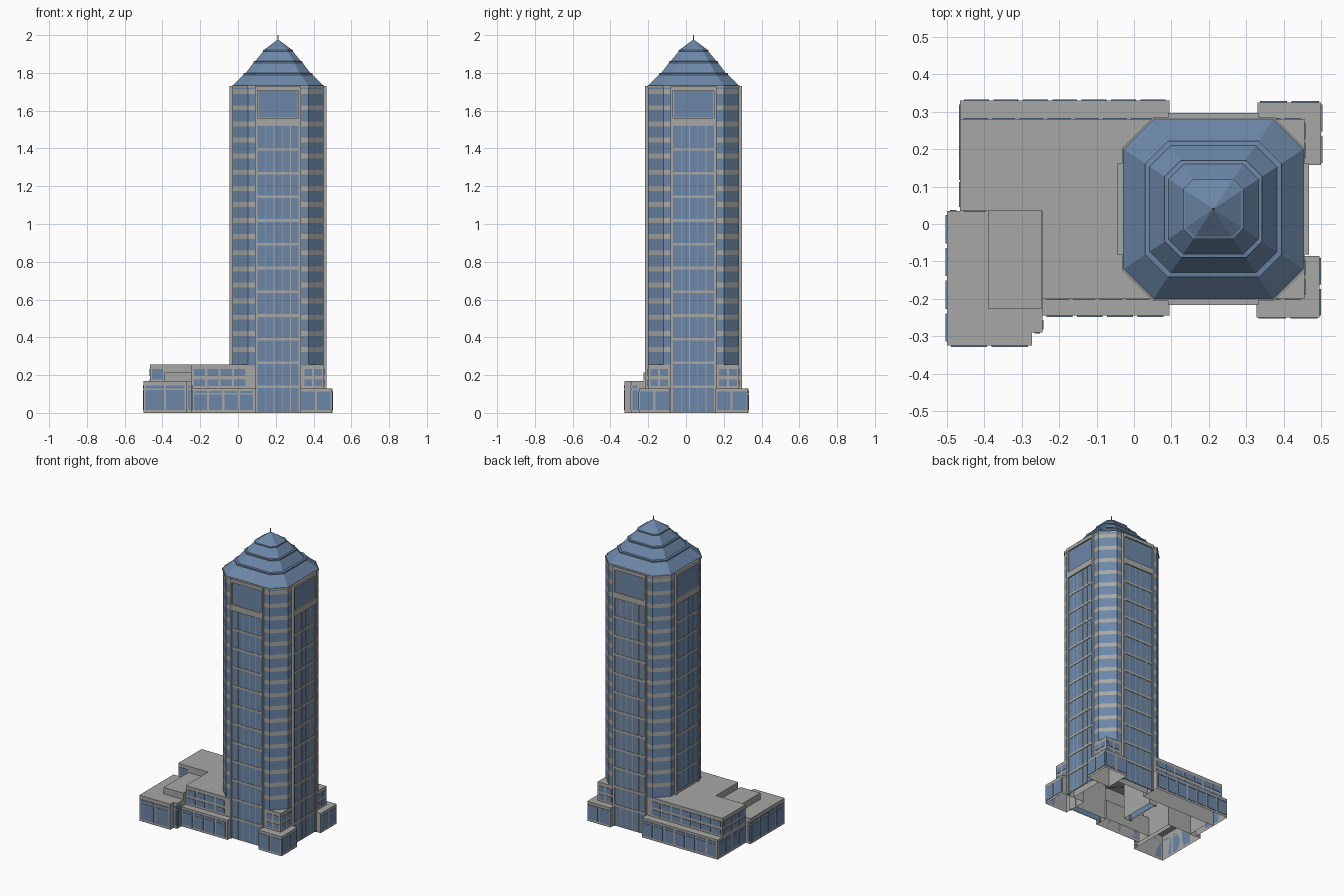
import bpy
import bmesh
import math
from mathutils import Matrix, Vector

cube = bpy.data.objects.get("Cube")
if cube:
    bpy.data.objects.remove(cube, do_unlink=True)


def material(name, rgb):
    m = bpy.data.materials.new(name)
    m.use_nodes = True
    m.diffuse_color = (*rgb, 1)
    m.node_tree.nodes["Principled BSDF"].inputs["Base Color"].default_value = (*rgb, 1)
    return m


STONE = material("pale grey stone", (0.39, 0.39, 0.375))
GLASS = material("blue glass", (0.15, 0.245, 0.39))
CENTRE = Vector((0.212, 0.04, 0))


def finish(name, bm, mats):
    mesh = bpy.data.meshes.new(name)
    bm.to_mesh(mesh)
    bm.free()
    for m in mats:
        mesh.materials.append(m)
    ob = bpy.data.objects.new(name, mesh)
    bpy.context.collection.objects.link(ob)
    return ob


def add_box(bm, x, y, z, mat=0, open_bottom=False):
    size = (x[1] - x[0], y[1] - y[0], z[1] - z[0])
    mid = (sum(x) / 2, sum(y) / 2, sum(z) / 2)
    new = bmesh.ops.create_cube(bm, size=1, matrix=Matrix.Translation(mid) @ Matrix.Diagonal((*size, 1)))
    faces = {f for v in new["verts"] for f in v.link_faces}
    for f in faces:
        f.material_index = mat
    if open_bottom:
        low = [f for f in faces if f.calc_center_median().z < z[0] + 1e-5]
        bmesh.ops.delete(bm, geom=low, context="FACES_ONLY")


def block(name, x, y, z):
    bm = bmesh.new()
    add_box(bm, x, y, z, open_bottom=True)
    return finish(name, bm, [STONE])


def windows(name, side, at, span, rows, pitch=0.07, gap=0.012):
    """Thin glass plates on one wall; side is front, back, left or right."""
    bm = bmesh.new()
    n = max(1, round((span[1] - span[0]) / pitch))
    step = (span[1] - span[0]) / n
    out = 0.003 if side in ("back", "right") else -0.003
    depth = sorted((at, at + out))
    for i in range(n):
        along = (span[0] + i * step + gap / 2, span[0] + (i + 1) * step - gap / 2)
        for row in rows:
            if side in ("front", "back"):
                add_box(bm, along, depth, row)
            else:
                add_box(bm, depth, along, row)
    finish(name, bm, [GLASS])


def octagon(bm, r, z):
    c = r * 0.667
    pts = [(c, -r), (r, -c), (r, c), (c, r), (-c, r), (-r, c), (-r, -c), (-c, -r)]
    return [bm.verts.new(CENTRE + Vector((x, y, z))) for x, y in pts]


def octagon_loft(name, rings, mat_of, mats, cap=True):
    bm = bmesh.new()
    loops = [octagon(bm, r, z) for r, z in rings]
    for k in range(len(loops) - 1):
        a, b = loops[k], loops[k + 1]
        for i in range(8):
            j = (i + 1) % 8
            bm.faces.new((a[i], a[j], b[j], b[i])).material_index = mat_of(k)
    if cap:
        bm.faces.new(loops[-1])
    return finish(name, bm, mats)


# Shaft: octagonal tower with alternating glass and stone floors
levels = [0.25]
for k in range(14, -3, -1):
    mid = 1.53 - k * 0.0853
    levels += [mid - 0.013, mid + 0.013]
levels.append(1.73)
octagon_loft("tower_shaft", [(0.24, z) for z in levels], lambda k: k % 2, [GLASS, STONE])

# Eave and stepped pyramid roof
octagon_loft("roof_eave", [(0.244, 1.722), (0.244, 1.732)], lambda k: 0, [STONE])
tiers = [(0.24, 1.732), (0.182, 1.79), (0.182, 1.798), (0.17, 1.80),
         (0.13, 1.853), (0.13, 1.861), (0.12, 1.863),
         (0.08, 1.912), (0.08, 1.92), (0.074, 1.922), (0.002, 1.976)]
octagon_loft("stepped_roof", tiers, lambda k: 0, [GLASS])

# Spire
bm = bmesh.new()
bmesh.ops.create_cone(bm, cap_ends=True, segments=8, radius1=0.004, radius2=0.002, depth=0.035,
                      matrix=Matrix.Translation(CENTRE + Vector((0, 0, 1.9825))))
finish("spire", bm, [STONE])

# Projecting bays, one on each main side
for turn, side in enumerate(("front", "right", "back", "left")):
    bm = bmesh.new()
    add_box(bm, (-0.12, 0.12), (-0.247, -0.2), (0, 1.73), open_bottom=True)
    add_box(bm, (-0.109, 0.109), (-0.249, -0.246), (0.005, 1.52), 1)
    add_box(bm, (-0.104, 0.104), (-0.249, -0.246), (1.565, 1.705), 1)
    for s in (-1, 1):
        add_box(bm, sorted((s * 0.109, s * 0.121)), (-0.256, -0.24), (0, 1.73))
    add_box(bm, (-0.109, 0.109), (-0.256, -0.24), (1.708, 1.73))
    add_box(bm, (-0.109, 0.109), (-0.256, -0.24), (1.52, 1.56))
    for k in range(11):
        z = 0.139 + k * 0.1256
        add_box(bm, (-0.109, 0.109), (-0.252, -0.247), (z - 0.007, z + 0.007))
    for k in range(1, 5):
        x = -0.109 + k * 0.0436
        add_box(bm, (x - 0.002, x + 0.002), (-0.251, -0.247), (0.005, 1.52))
    bm.transform(Matrix.Translation(CENTRE) @ Matrix.Rotation(turn * math.pi / 2, 4, "Z"))
    finish(side + "_bay", bm, [STONE, GLASS])

# Upper podium around the tower foot
block("upper_podium", (-0.245, 0.455), (-0.2, 0.28), (0.12, 0.255))
block("upper_podium_wing", (-0.465, -0.245), (0.035, 0.28), (0.12, 0.255))
upper = [(0.143, 0.178), (0.195, 0.232)]
windows("upper_front_windows", "front", -0.2, (-0.24, 0.045), upper)
windows("upper_front_corner_windows", "front", -0.2, (0.345, 0.45), upper, 0.055)
windows("upper_right_front_windows", "right", 0.455, (-0.195, -0.09), upper, 0.055)
windows("upper_right_back_windows", "right", 0.455, (0.17, 0.275), upper, 0.055)
windows("upper_back_windows", "back", 0.28, (-0.46, 0.06), upper)
windows("upper_back_corner_windows", "back", 0.28, (0.345, 0.45), upper, 0.055)
windows("upper_left_windows", "left", -0.465, (0.04, 0.275), upper)
windows("wing_front_windows", "front", 0.035, (-0.46, -0.39), [(0.178, 0.232)])

# Lower podium ledges
lower = [(0.015, 0.098), (0.104, 0.115)]
block("back_ledge", (-0.465, 0.095), (0.2, 0.33), (0, 0.13))
block("front_ledge", (-0.245, 0.095), (-0.245, -0.15), (0, 0.13))
block("left_wall", (-0.465, -0.42), (0.03, 0.2), (0, 0.13))
windows("back_ledge_windows", "back", 0.33, (-0.46, 0.09), lower, 0.08)
windows("front_ledge_windows", "front", -0.245, (-0.24, 0.085), lower, 0.08)
windows("left_wall_windows", "left", -0.465, (0.04, 0.325), lower, 0.08)

# Corner pavilions
tall = [(0.015, 0.112)]
for name, x, y, side, at in (("front", (0.327, 0.496), (-0.25, -0.085), "front", -0.25),
                             ("back", (0.33, 0.5), (0.157, 0.325), "back", 0.325)):
    block(name + "_corner_pavilion", x, y, (0, 0.13))
    windows(name + "_pavilion_windows", side, at, x, tall, 0.085)
    windows(name + "_pavilion_side_windows", "right", x[1], y, tall, 0.085)

# Entrance wing with its stepped corner and raised roof
block("entrance_wing", (-0.5, -0.272), (-0.325, 0.035), (0, 0.17))
block("entrance_wing_step", (-0.272, -0.245), (-0.29, 0.035), (0, 0.17))
block("entrance_wing_raised_roof", (-0.39, -0.2451), (-0.225, 0.0349), (0.16, 0.213))
wing = [(0.015, 0.122), (0.13, 0.146)]
windows("wing_front_glazing", "front", -0.325, (-0.495, -0.277), wing, 0.11)
windows("wing_step_glazing", "front", -0.29, (-0.27, -0.247), wing, 0.03, 0.008)
windows("wing_left_glazing", "left", -0.5, (-0.32, 0.03), wing, 0.09)
windows("wing_right_glazing", "right", -0.245, (-0.288, -0.25), wing, 0.04)
windows("wing_back_glazing", "back", 0.035, (-0.497, -0.468), wing, 0.03)
